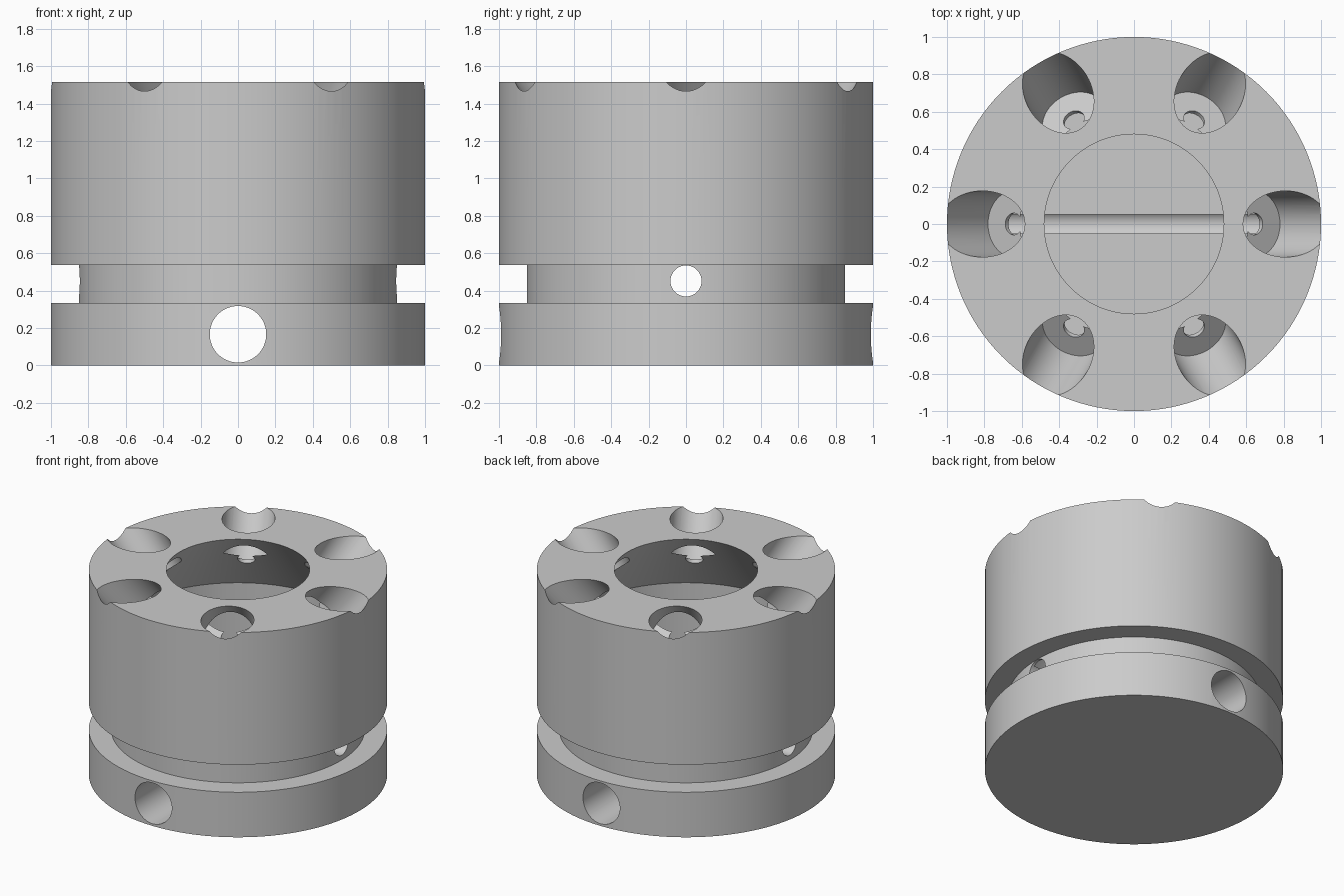
import bpy, bmesh, math
from mathutils import Vector

cube = bpy.data.objects.get("Cube")
if cube:
    bpy.data.objects.remove(cube, do_unlink=True)

grey = bpy.data.materials.new("plain_grey")
grey.use_nodes = True
colour = (0.6, 0.6, 0.6, 1)
grey.diffuse_color = colour
grey.node_tree.nodes["Principled BSDF"].inputs["Base Color"].default_value = colour

HEIGHT = 1.515
SEGMENTS = 128


def lathe(name, profile):
    """Revolve (radius, height) pairs and cap the first and last rings."""
    bm = bmesh.new()
    turns = [math.tau * i / SEGMENTS for i in range(SEGMENTS)]
    rings = [[bm.verts.new((r * math.cos(a), r * math.sin(a), z)) for a in turns]
             for r, z in profile]
    for low, high in zip(rings, rings[1:]):
        for i in range(SEGMENTS):
            j = (i + 1) % SEGMENTS
            bm.faces.new((low[i], low[j], high[j], high[i]))
    bm.faces.new(rings[0][::-1])
    bm.faces.new(rings[-1])
    bmesh.ops.recalc_face_normals(bm, faces=bm.faces[:])
    mesh = bpy.data.meshes.new(name)
    bm.to_mesh(mesh)
    bm.free()
    obj = bpy.data.objects.new(name, mesh)
    bpy.context.collection.objects.link(obj)
    return obj


def drill(target, start, end, radius):
    """Cut a flat-ended round hole between two points."""
    start, end = Vector(start), Vector(end)
    axis = end - start
    bpy.ops.mesh.primitive_cylinder_add(vertices=64, radius=radius, depth=axis.length,
                                        location=(start + end) / 2)
    cutter = bpy.context.object
    cutter.name = "drill_cutter"
    cutter.hide_render = True
    cutter.rotation_euler = axis.to_track_quat('Z', 'Y').to_euler()
    bpy.context.view_layer.update()
    mod = target.modifiers.new("hole", 'BOOLEAN')
    mod.operation = 'DIFFERENCE'
    mod.solver = 'EXACT'
    mod.object = cutter
    bpy.ops.object.select_all(action='DESELECT')
    target.select_set(True)
    bpy.context.view_layer.objects.active = target
    bpy.ops.object.modifier_apply(modifier=mod.name)
    bpy.data.objects.remove(cutter, do_unlink=True)


# grooved round body with an undercut chamber open at the top
body = lathe("grooved_body", [
    (1, 0), (1, 0.333), (0.85, 0.333), (0.85, 0.537), (1, 0.537),
    (1, HEIGHT), (0.48, HEIGHT), (0.83, 1.03), (0.83, 0.517)])
body.data.materials.append(grey)

# cross holes: wide one through the base, narrow one through the groove
drill(body, (0, -1.2, 0.167), (0, 1.2, 0.167), 0.151)
drill(body, (-1.2, 0, 0.452), (1.2, 0, 0.452), 0.083)

# six tilted pockets around the top, each with a small hole in its floor
tilt = math.radians(51)
for k in range(6):
    turn = math.radians(60 * k)
    outward = Vector((math.cos(turn), math.sin(turn), 0))
    axis = outward * math.cos(tilt) + Vector((0, 0, math.sin(tilt)))
    floor = outward * 0.643 + Vector((0, 0, 1.307))
    drill(body, floor, floor + axis * 0.65, 0.177)
    drill(body, floor - axis * 0.2, floor + axis * 0.1, 0.058)

bpy.ops.object.shade_smooth_by_angle(angle=math.radians(30))
